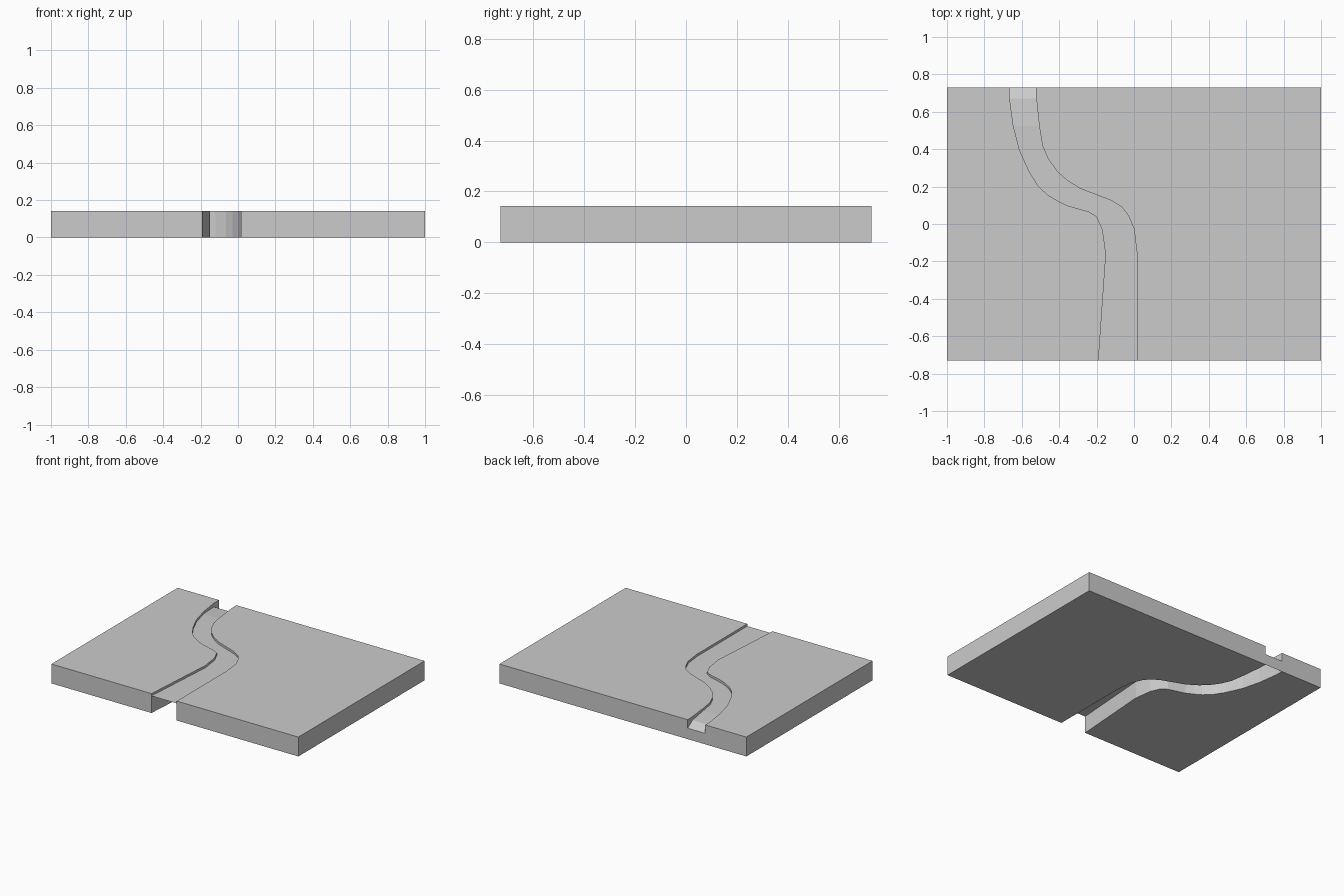
import bpy, bmesh

if "Cube" in bpy.data.objects:
    bpy.data.objects.remove(bpy.data.objects["Cube"])

TOP, WATER, Y = 0.142, 0.125, 0.73

# River banks, front to back, paired point by point
left_bank = [(-.19, -Y), (-.15, -.16), (-.168, -.03), (-.2, .04), (-.24, .065), (-.36, .1),
             (-.41, .125), (-.46, .155), (-.51, .2), (-.56, .28), (-.612, .395),
             (-.645, .525), (-.665, .67), (-.667, Y)]
right_bank = [(.015, -Y), (.015, -.15), (0, -.025), (-.03, .045), (-.065, .09), (-.12, .125),
              (-.29, .19), (-.36, .235), (-.41, .28), (-.46, .35), (-.49, .42),
              (-.507, .525), (-.522, .67), (-.525, Y)]


def finish(bm, name):
    bmesh.ops.recalc_face_normals(bm, faces=bm.faces)
    mesh = bpy.data.meshes.new(name)
    bm.to_mesh(mesh)
    bm.free()
    obj = bpy.data.objects.new(name, mesh)
    bpy.context.collection.objects.link(obj)
    return obj


def slab(name, bank, side):
    """Extrude the land between a bank and the outer edge at x = side."""
    bm = bmesh.new()
    outline = bank + [(side, Y), (side, -Y)]
    face = bm.faces.new([bm.verts.new((x, y, 0)) for x, y in outline])
    ext = bmesh.ops.extrude_face_region(bm, geom=[face], use_keep_orig=True)
    verts = [g for g in ext["geom"] if isinstance(g, bmesh.types.BMVert)]
    bmesh.ops.translate(bm, verts=verts, vec=(0, 0, TOP))
    return finish(bm, name)


# Two land slabs
slab("left_land", left_bank, -1)
slab("right_land", right_bank, 1)

# Thin water sheet, dipping at the back and falling to the base
heights = [WATER] * (len(left_bank) - 2) + [.115, .08]
rows = list(zip(left_bank, right_bank, heights))
rows.append((left_bank[-1], right_bank[-1], 0))
bm = bmesh.new()
pairs = [(bm.verts.new((*l, z)), bm.verts.new((*r, z))) for l, r, z in rows]
for (a, b), (c, d) in zip(pairs, pairs[1:]):
    bm.faces.new((a, b, d, c))
finish(bm, "river_water")
